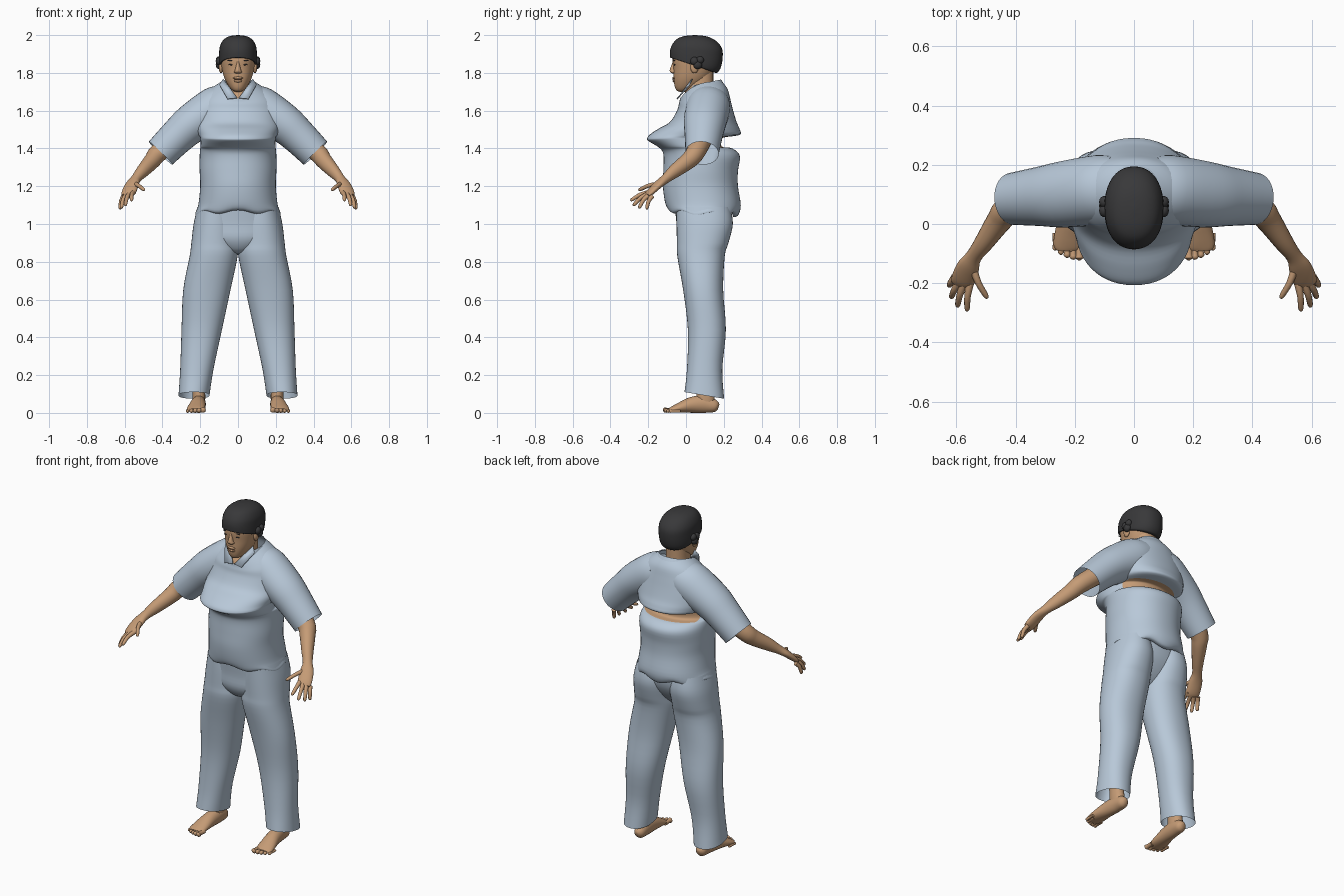
import bpy, bmesh, math
from mathutils import Vector, Matrix


def material(name, rgb):
    m = bpy.data.materials.new(name)
    m.diffuse_color = (*rgb, 1)
    return m


CLOTH = material("pale blue cloth", (0.48, 0.58, 0.69))
SKIN = material("warm skin", (0.56, 0.33, 0.18))
HAIR = material("dark hair", (0.04, 0.04, 0.042))
LIP = material("brown lip", (0.30, 0.14, 0.08))


def finish(name, bm, mat, mirror=False):
    bmesh.ops.recalc_face_normals(bm, faces=bm.faces[:])
    me = bpy.data.meshes.new(name)
    bm.to_mesh(me)
    bm.free()
    me.materials.append(mat)
    ob = bpy.data.objects.new(name, me)
    bpy.context.collection.objects.link(ob)
    if mirror:
        mod = ob.modifiers.new("Mirror", 'MIRROR')
        mod.use_mirror_merge = False
    return ob


def smooth_rows(rows, steps):
    """Catmull-Rom through rows of numbers."""
    out, n = [], len(rows)
    for i in range(n - 1):
        p = [Vector(rows[min(max(j, 0), n - 1)]) for j in range(i - 1, i + 3)]
        for k in range(steps):
            t = k / steps
            out.append(0.5 * (2 * p[1] + (p[2] - p[0]) * t
                              + (2 * p[0] - 5 * p[1] + 4 * p[2] - p[3]) * t * t
                              + (3 * p[1] - p[0] - 3 * p[2] + p[3]) * t ** 3))
    out.append(Vector(rows[-1]))
    return out


def skin_rings(bm, rings, cap_start, cap_end):
    vs = [[bm.verts.new(p) for p in r] for r in rings]
    n = len(vs[0])
    for a, b in zip(vs, vs[1:]):
        for i in range(n):
            j = (i + 1) % n
            bm.faces.new((a[i], a[j], b[j], b[i]))
    if cap_start:
        bm.faces.new(vs[0])
    if cap_end:
        bm.faces.new(vs[-1])


def power(v, e):
    return math.copysign(abs(v) ** (2 / e), v)


def stack(name, rows, mat, mirror=False, n=40, e=2.2, steps=4, dip=1, caps=(0, 0), warp=None):
    """Stacked level rings: front z, back z, centre x, half width, front y, back y."""
    rings = []
    for zf, zb, cx, rx, yf, yb in smooth_rows(rows, steps):
        ring = []
        for i in range(n):
            a = 2 * math.pi * i / n
            s = power(math.sin(a), e)
            p = Vector((cx + rx * power(math.cos(a), e), (yf + yb) / 2 + (yb - yf) / 2 * s,
                        zb + (zf - zb) * ((1 - s) / 2) ** dip))
            ring.append(warp(p, a) if warp else p)
        rings.append(ring)
    bm = bmesh.new()
    skin_rings(bm, rings, *caps)
    return finish(name, bm, mat, mirror)


def tube(name, rows, mat, ref=(0, 0, 1), n=16, steps=4, caps=(1, 1)):
    """Mirrored limb: centre x, y, z, side radius, up radius."""
    pts = smooth_rows(rows, steps)
    rings = []
    for i, p in enumerate(pts):
        a, b = pts[max(i - 1, 0)], pts[min(i + 1, len(pts) - 1)]
        t = (Vector(b[:3]) - Vector(a[:3])).normalized()
        side = t.cross(Vector(ref)).normalized()
        up = side.cross(t)
        rings.append([Vector(p[:3]) + side * p[3] * math.cos(2 * math.pi * k / n)
                      + up * p[4] * math.sin(2 * math.pi * k / n) for k in range(n)])
    bm = bmesh.new()
    skin_rings(bm, rings, *caps)
    return finish(name, bm, mat, True)


def ball(name, loc, size, mat, mirror=False, tilt=0):
    bm = bmesh.new()
    bmesh.ops.create_uvsphere(bm, u_segments=16, v_segments=10, radius=1, matrix=Matrix.Translation(loc)
                              @ Matrix.Rotation(tilt, 4, 'Y') @ Matrix.Diagonal((*size, 1)))
    return finish(name, bm, mat, mirror)


def level(rows):
    return [(r[0], *r) for r in rows]


# Shirt body, with a ragged hem and a bare band across the back
def hem_wave(p, a):
    if p.z < 1.1:
        p.z += 0.012 * math.sin(7 * a) * (1.1 - p.z) / 0.05
    return p


shirt = stack("shirt", [
    (1.065, 1.05, 0, .215, -.07, .25), (1.075, 1.055, 0, .225, -.095, .275),
    (1.12, 1.10, 0, .21, -.112, .29), (1.2, 1.2, 0, .2, -.122, .275), (1.28, 1.28, 0, .203, -.12, .275),
    (1.35, 1.36, 0, .203, -.118, .285), (1.385, 1.40, 0, .2, -.125, .245), (1.41, 1.41, 0, .198, -.15, .19),
    (1.44, 1.45, 0, .198, -.2, .19), (1.455, 1.46, 0, .2, -.205, .21), (1.475, 1.472, 0, .21, -.19, .285),
    (1.505, 1.50, 0, .22, -.145, .285), (1.54, 1.54, 0, .225, -.085, .268), (1.60, 1.60, 0, .22, -.048, .25),
    (1.635, 1.66, 0, .2, -.038, .235), (1.65, 1.715, 0, .155, -.034, .22),
    (1.665, 1.755, 0, .095, -.032, .19)], CLOTH, n=56, e=2.15, dip=3, warp=hem_wave)
shirt.data.materials.append(SKIN)
for f in shirt.data.polygons:
    c = f.center
    if c.y > 0.09 and 1.403 < c.z < 1.462 and abs(c.x) < 0.165:
        f.material_index = 1

# Sleeves
tube("sleeve", [(.06, .12, 1.645, .10, .11), (.12, .115, 1.61, .117, .118), (.24, .1, 1.535, .105, .112),
                (.32, .093, 1.465, .095, .1), (.41, .085, 1.375, .087, .088)],
     CLOTH, ref=(0, 1, 0), n=32, caps=(1, 0))

# Collar flaps
bm = bmesh.new()
bm.faces.new([bm.verts.new(p) for p in
              ((.004, -.040, 1.665), (.055, -.046, 1.66), (.098, .02, 1.735), (.078, .035, 1.765))])
collar = finish("collar_flap", bm, CLOTH, True)
collar.modifiers.new("Thickness", 'SOLIDIFY').thickness = 0.006
stack("collar_back", [(1.69, 1.735, 0, .108, .02, .205), (1.73, 1.765, 0, .088, .02, .185)], CLOTH)

# Trousers
stack("trouser_hips", level([(1.09, 0, .205, -.06, .235), (1.0, 0, .225, -.05, .225), (.92, 0, .19, -.046, .18),
                             (.86, 0, .08, -.01, .12), (.84, 0, .01, .04, .08)]), CLOTH)
stack("trouser_leg", [
    (1.09, 1.09, .12, .095, -.05, .235), (1.0, 1.0, .12, .115, -.05, .248), (.9, .9, .125, .122, -.048, .225),
    (.83, .83, .129, .127, -.046, .205), (.65, .65, .165, .125, -.015, .197), (.44, .44, .192, .107, .01, .211),
    (.23, .23, .218, .088, .005, .192), (.11, .075, .233, .082, -.008, .202)], CLOTH, mirror=True)

# Shins, feet and toes
stack("shin", level([(.03, .207, .030, .06, .15), (.08, .207, .034, .055, .152), (.14, .208, .034, .055, .145),
                     (.3, .21, .045, .05, .15)]), SKIN, mirror=True, n=16)
tube("foot", [(.205, .172, .03, .012, .015), (.205, .155, .035, .03, .032), (.206, .1, .046, .036, .046),
              (.212, .03, .042, .041, .042), (.22, -.035, .027, .048, .027), (.225, -.075, .017, .047, .016),
              (.226, -.09, .014, .036, .01)], SKIN, n=20)
for i in range(5):
    r = 0.015 - 0.0015 * i
    x, y = 0.185 + 0.0205 * i, -0.122 + 0.002 * i * i
    tube("toe", [(x, y + .06, r, r, r * .8), (x, y + .022, r, r * .8, r * .8), (x, y + .008, r, r, r),
                 (x, y, r * .9, r * .3, r * .3)], SKIN, n=10, steps=2)

# Arms with palm
tube("arm", [(.30, .1, 1.48, .055, .055), (.42, .05, 1.378, .05, .05), (.455, .012, 1.335, .043, .045),
             (.505, -.06, 1.28, .033, .036), (.54, -.108, 1.24, .027, .025), (.56, -.145, 1.21, .038, .021),
             (.578, -.19, 1.168, .04, .017), (.585, -.208, 1.152, .033, .01)], SKIN, n=20)

# Fingers and thumb, knuckle to tip
for name, a, b in [("index_finger", (.553, -.195, 1.168), (.565, -.295, 1.125)),
                   ("middle_finger", (.574, -.2, 1.16), (.598, -.281, 1.098)),
                   ("ring_finger", (.592, -.197, 1.152), (.619, -.25, 1.085)),
                   ("little_finger", (.605, -.18, 1.146), (.626, -.21, 1.079)),
                   ("thumb", (.545, -.145, 1.212), (.496, -.252, 1.18))]:
    a, b = Vector(a), Vector(b)
    bend = Vector((0.004, -0.004, 0.006))
    tube(name, [(*a, .014, .013), (*(a.lerp(b, .45) + bend), .011, .011),
                (*(a.lerp(b, .9)), .009, .009), (*b, .003, .003)], SKIN, n=10, steps=3)

# Neck and head
stack("neck", level([(1.58, 0, .09, -.03, .15), (1.66, 0, .078, -.028, .15), (1.71, 0, .064, 0, .145),
                     (1.82, 0, .06, .01, .145)]), SKIN, n=24)
stack("head", level([(1.70, 0, .012, -.035, .0), (1.708, 0, .03, -.05, .03), (1.73, 0, .05, -.06, .08),
                     (1.77, 0, .071, -.065, .12), (1.82, 0, .085, -.066, .15), (1.88, 0, .092, -.07, .17),
                     (1.94, 0, .08, -.05, .155), (1.965, 0, .05, -.01, .11)]), SKIN, caps=(1, 1))

# Face details
stack("nose", level([(1.797, 0, .012, -.074, -.05), (1.805, 0, .021, -.084, -.05), (1.818, 0, .015, -.086, -.05),
                     (1.85, 0, .008, -.074, -.05), (1.87, 0, .006, -.07, -.05)]), SKIN, n=14, caps=(1, 1))
ball("upper_lip", (0, -.064, 1.773), (.026, .009, .007), SKIN)
ball("lower_lip", (0, -.062, 1.757), (.023, .009, .007), SKIN)
ball("mouth_line", (0, -.069, 1.765), (.024, .004, .002), LIP)
ball("eye", (.036, -.06, 1.843), (.015, .004, .003), HAIR, True, -.1)
ball("eyebrow", (.038, -.0625, 1.866), (.021, .004, .003), HAIR, True, .1)
ball("ear", (.09, .045, 1.83), (.012, .022, .032), SKIN, True)

# Hair cap and side tufts
stack("hair", [(1.882, 1.80, 0, .088, -.072, .155), (1.88, 1.803, 0, .097, -.082, .168),
               (1.89, 1.83, 0, .1, -.085, .185), (1.92, 1.88, 0, .1, -.084, .194),
               (1.95, 1.93, 0, .096, -.073, .19), (1.98, 1.97, 0, .077, -.047, .158),
               (1.995, 1.993, 0, .045, -.008, .11), (2.0, 2.0, 0, .002, .045, .052)], HAIR, caps=(1, 1))
for y, z, r in ((.045, 1.862, .022), (.062, 1.843, .023), (.075, 1.868, .02)):
    ball("side_tuft", (.1, y, z), (.018, r, r), HAIR, True)

# Smooth shading with crisp rims
for ob in bpy.context.collection.objects:
    ob.select_set(True)
    bpy.context.view_layer.objects.active = ob
bpy.ops.object.shade_smooth_by_angle(angle=math.radians(50))
